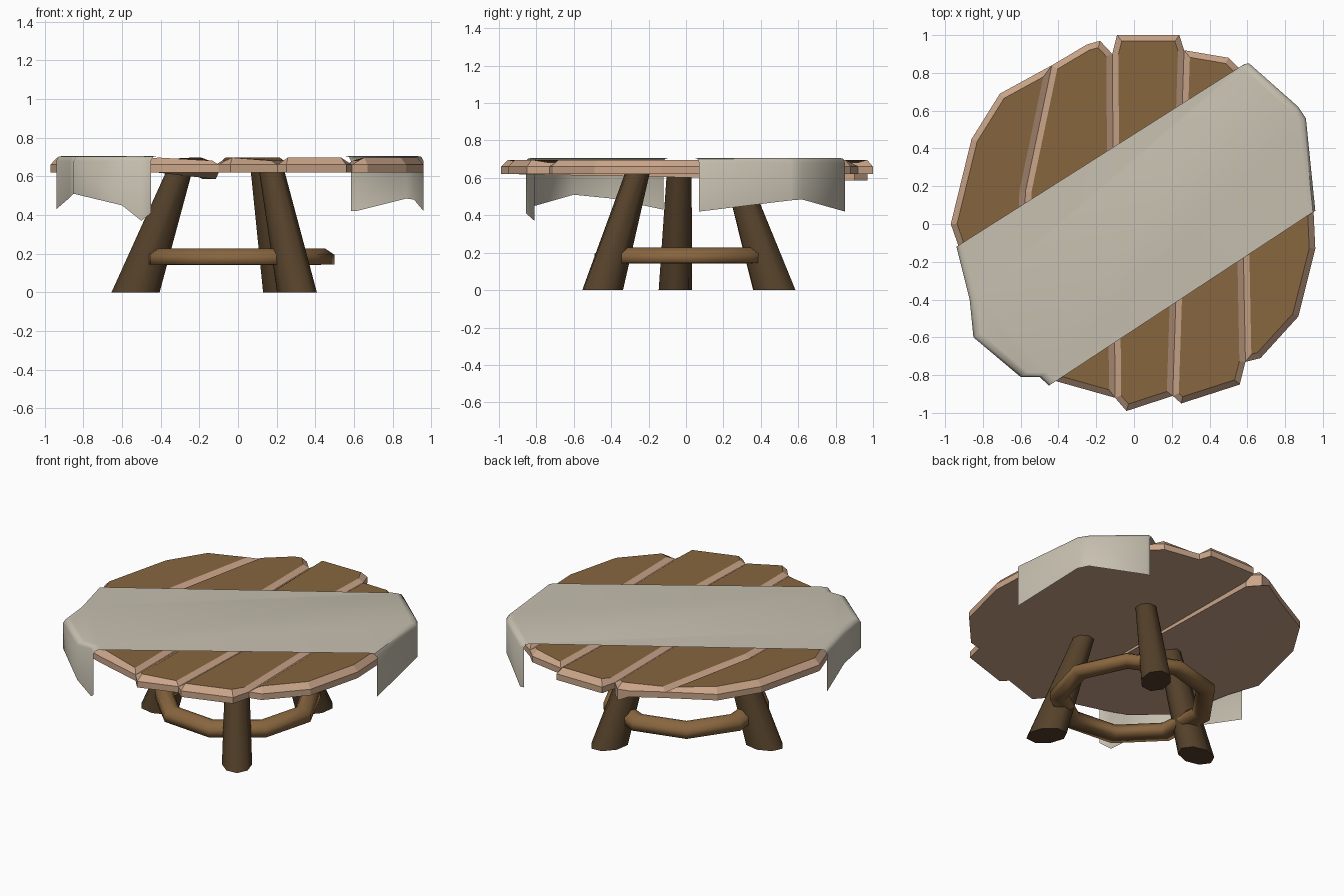
import bpy, bmesh
from math import sin, cos, pi, radians
from mathutils import Vector

cube = bpy.data.objects.get("Cube")
if cube:
    bpy.data.objects.remove(cube, do_unlink=True)


def material(name, code):
    def lin(c):
        return c / 12.92 if c <= 0.04 else ((c + 0.055) / 1.055) ** 2.4
    col = [lin(int(code[i:i + 2], 16) / 255) for i in range(0, len(code), 2)] + [1]
    m = bpy.data.materials.new(name)
    m.use_nodes = True
    m.diffuse_color = col
    m.node_tree.nodes["Principled BSDF"].inputs["Base Color"].default_value = col
    return m


PLANK = material("plank brown", "87663F")
EDGE = material("cut edge tan", "CAA589")
CLOTH = material("linen cloth", "C7C0B0")
LEG = material("dark leg wood", "55412A")
RING = material("stretcher wood", "89663F")


def finish(name, bm, mats, smooth=None):
    bmesh.ops.recalc_face_normals(bm, faces=bm.faces)
    me = bpy.data.meshes.new(name)
    bm.to_mesh(me)
    bm.free()
    ob = bpy.data.objects.new(name, me)
    bpy.context.collection.objects.link(ob)
    for m in mats:
        me.materials.append(m)
    if smooth:
        bpy.ops.object.select_all(action='DESELECT')
        ob.select_set(True)
        bpy.context.view_layer.objects.active = ob
        bpy.ops.object.shade_smooth_by_angle(angle=radians(smooth))


# Seam ends shared by neighbouring boards
a_top, a_mid, a_bot = (-.435, .84), (-.575, .17), (-.6, -.77)
b_top, b_bot = (-.115, .9), (-.1, -.92)
c_top, c_bot = (.265, .92), (.205, -.91)
d_top, d_bot = (.56, .82), (.59, -.73)
SEAM = {a_top, a_mid, a_bot, b_top, b_bot, c_top, c_bot, d_top, d_bot}


def plank(name, outline, sagging=()):
    """Tan board with a brown top; shallow seams, deeper outer bevel."""
    bm = bmesh.new()
    base = bm.faces.new([bm.verts.new((x, y, .62)) for x, y in outline])
    ext = bmesh.ops.extrude_face_region(bm, geom=[base], use_keep_orig=True)["geom"]
    lid = next(g for g in ext if isinstance(g, bmesh.types.BMFace))
    for v in lid.verts:
        v.co.z = .66
    bmesh.ops.recalc_face_normals(bm, faces=bm.faces)
    rim = list(zip(lid.verts[:], [tuple(round(c, 3) for c in v.co.xy) for v in lid.verts]))
    bmesh.ops.inset_region(bm, faces=[lid], thickness=.032, use_even_offset=True)
    for v in lid.verts:
        v.co.z = .697
    for v, spot in rim:
        if spot in SEAM:
            v.co.z = .681
    for v, spot in zip(base.verts, outline):
        if spot in sagging:
            v.co.z -= .035
    lid.material_index = 1
    finish(name, bm, [EDGE, PLANK])


# Tabletop: five boards
plank("plank_far_right", [a_top, (-.71, .69), (-.86, .45), (-.97, 0), (-.9, -.2),
                          (-.83, -.56), a_bot, a_mid])
droop = [(-.18, .97), (-.25, .95)]
plank("plank_right", [a_bot, (-.42, -.83), b_bot, b_top, *droop, a_top, a_mid], droop)
plank("plank_middle", [b_bot, (-.04, -.99), c_bot, c_top, (.24, 1), (-.09, 1), b_top])
plank("plank_left", [c_bot, (.25, -.95), (.56, -.85), d_bot, d_top, (.5, .88), c_top])
plank("plank_far_left", [d_bot, (.67, -.71), (.87, -.49), (.96, -.13), (.95, .08),
                         (.9, .56), (.84, .62), d_top])

# Runner cloth: flat strip with a hanging flap at each end (x, y, hem height)
along = Vector((.845, .535, 0))
flap_right = [(-.94, -.12, .43), (-.87, -.4, .49), (-.85, -.6, .51), (-.6, -.81, .45),
              (-.5, -.81, .37), (-.45, -.855, .41)]
flap_left = [(.96, .07, .42), (.91, .56, .48), (.87, .62, .485), (.61, .85, .42),
             (.585, .847, .42)]
bm = bmesh.new()
centre = []
for side, flap in ((1, flap_right), (-1, flap_left)):
    columns = []
    for x, y, hem in flap:
        p = Vector((x, y, 0))
        steps = ((.045, .706), (.015, .702), (0, .68), (0, hem))
        columns.append([bm.verts.new(p + along * side * d + Vector((0, 0, z)))
                        for d, z in steps])
    for left, right in zip(columns, columns[1:]):
        for i in range(len(left) - 1):
            bm.faces.new((left[i], left[i + 1], right[i + 1], right[i]))
    centre += [c[0] for c in columns]
bm.faces.new(centre)
finish("cloth_runner", bm, [CLOTH], 50)


# Three splayed, tapered legs
def leg(name, angle, sides=8):
    out = Vector((cos(angle), sin(angle), 0))
    across = Vector((-out.y, out.x, 0))
    bm = bmesh.new()
    loops = []
    for z, reach, deep, wide in ((0, .532, .125, .09), (.64, .3, .066, .066)):
        loops.append([bm.verts.new(out * (reach + deep * cos(t)) + across * wide * sin(t)
                                   + Vector((0, -.01, z)))
                      for t in (2 * pi * i / sides for i in range(sides))])
    low, high = loops
    for i in range(sides):
        j = (i + 1) % sides
        bm.faces.new((low[i], low[j], high[j], high[i]))
    bm.faces.new(low)
    bm.faces.new(high)
    finish(name, bm, [LEG], 60)


for name, deg in (("leg_right", 185), ("leg_front", 305), ("leg_back", 65)):
    leg(name, radians(deg))

# Nine-sided rounded stretcher ring joining the legs
profile = [(.5, .145), (.5, .195), (.45, .228), (.41, .222), (.385, .18), (.41, .142)]
bm = bmesh.new()
rings = []
for k in range(9):
    t = radians(5 + 40 * k)
    rings.append([bm.verts.new((r * cos(t), r * sin(t) - .005, z)) for r, z in profile])
for k, ring in enumerate(rings):
    following = rings[(k + 1) % len(rings)]
    for i in range(len(profile)):
        j = (i + 1) % len(profile)
        bm.faces.new((ring[i], ring[j], following[j], following[i]))
finish("stretcher_ring", bm, [RING], 100)
